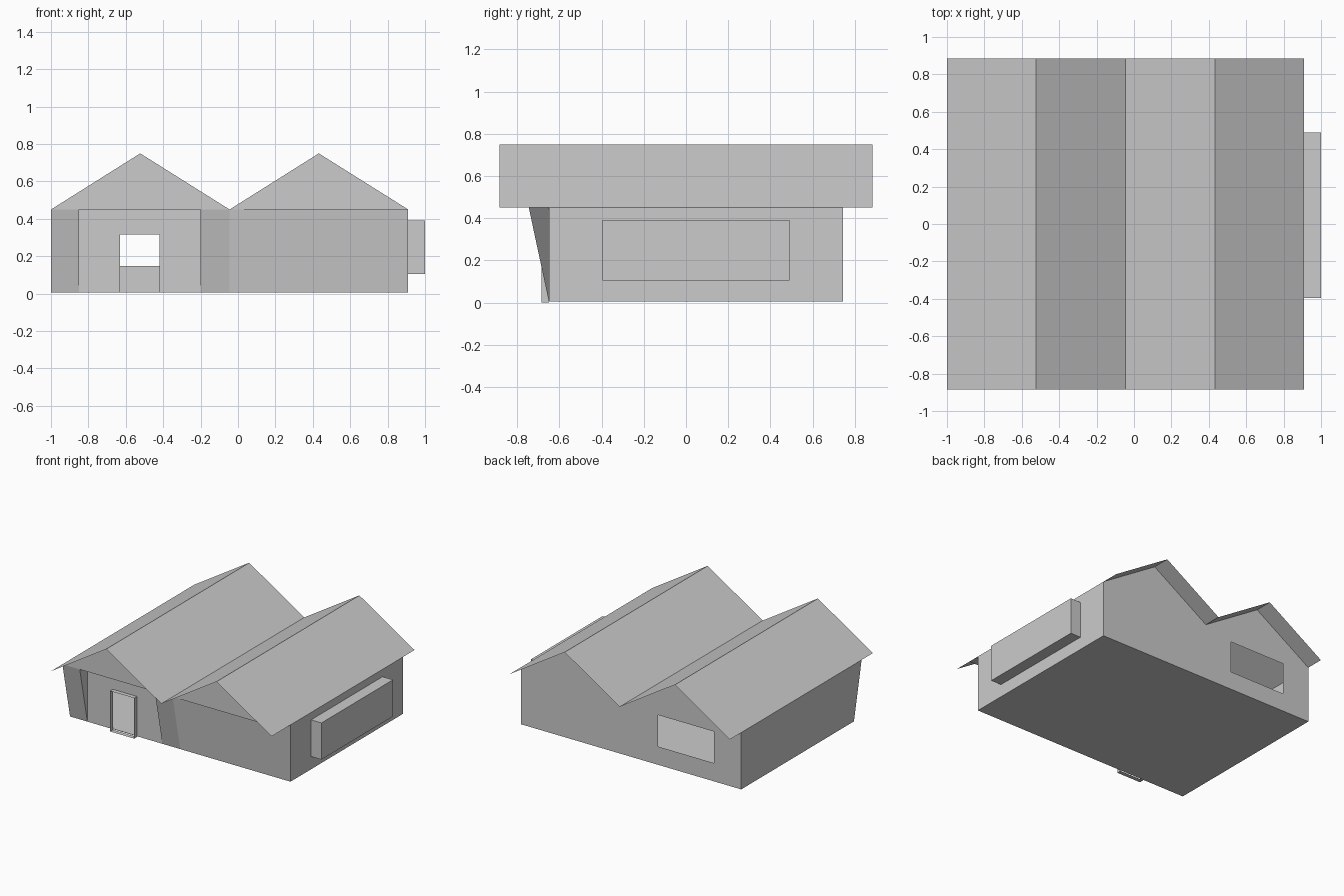
import bpy

if "Cube" in bpy.data.objects:
    bpy.data.objects.remove(bpy.data.objects["Cube"])

X0, XV, X1 = -1.0, -0.045, 0.91        # left wall, valley, right wall
RIDGES = (-0.523, 0.432)
Z0, EAVE, RIDGE = 0.005, 0.45, 0.75
LIP, REC, BACK = -0.745, -0.65, 0.745  # front wall top, recessed wall, back wall
OVER = 0.885                           # roof overhang


def part(name, verts, faces):
    me = bpy.data.meshes.new(name)
    me.from_pydata(verts, [], faces)
    ob = bpy.data.objects.new(name, me)
    bpy.context.collection.objects.link(ob)
    return ob


def poly(name, *verts):
    return part(name, verts, [range(len(verts))])


def holed_wall(name, xs, zs, y):
    """Upright wall in an x-z plane, split 3 x 3 with the middle cell left open."""
    verts = [(x, y, z) for z in zs for x in xs]
    faces = [(r * 4 + c, r * 4 + c + 1, r * 4 + c + 5, r * 4 + c + 4)
             for r in range(3) for c in range(3) if (r, c) != (1, 1)]
    return part(name, verts, faces)


def box(name, lo, hi):
    verts = [(x, y, z) for x in (lo[0], hi[0]) for y in (lo[1], hi[1]) for z in (lo[2], hi[2])]
    return part(name, verts, [(0, 1, 3, 2), (4, 6, 7, 5), (0, 4, 5, 1),
                              (2, 3, 7, 6), (0, 2, 6, 4), (1, 5, 7, 3)])


# Double gable roof: one thin folded sheet
profile = [(X0, EAVE), (RIDGES[0], RIDGE), (XV, EAVE), (RIDGES[1], RIDGE), (X1, EAVE)]
part("roof", [(x, y, z) for y in (-OVER, OVER) for x, z in profile],
     [(i, i + 1, i + 6, i + 5) for i in range(4)])

# Gable triangles, front and back
for label, y in (("front", LIP), ("back", BACK)):
    for side, a, r, b in (("left", X0, RIDGES[0], XV), ("right", XV, RIDGES[1], X1)):
        poly(f"{label}_{side}_gable", (a, y, EAVE), (b, y, EAVE), (r, y, RIDGE))

# Floor, side walls and back wall with its window opening
poly("floor", (X0, REC, Z0), (X0, BACK, Z0), (X1, BACK, Z0), (X1, REC, Z0))
poly("left_wall", (X0, REC, Z0), (X0, LIP, EAVE), (X0, BACK, EAVE), (X0, BACK, Z0))
poly("right_wall", (X1, REC, Z0), (X1, BACK, Z0), (X1, BACK, EAVE), (X1, REC, EAVE))
holed_wall("back_wall", (X0, -0.765, -0.28, X1), (Z0, 0.148, 0.395, EAVE), BACK)

# Leaning front panels on each side of the recessed entrance
RX0, RX1 = -0.85, -0.2
for label, a, b in (("left", X0, RX0), ("right", RX1, XV)):
    poly(f"{label}_leaning_panel", (a, REC, Z0), (b, REC, Z0), (b, LIP, EAVE), (a, LIP, EAVE))
for label, x in (("left", RX0), ("right", RX1)):
    poly(f"{label}_recess_cheek", (x, REC, Z0), (x, LIP, EAVE), (x, REC, EAVE))
poly("recess_soffit", (RX0, LIP, EAVE), (RX0, REC, EAVE), (RX1, REC, EAVE), (RX1, LIP, EAVE))

# Recessed entrance wall and thin door surround
DX0, DX1, DZ = -0.63, -0.42, 0.317
holed_wall("entrance_wall", (RX0, DX0, DX1, RX1), (Z0, 0.008, DZ, EAVE), REC)
ring = [(DX0, 0.0), (DX1, 0.0), (DX1, DZ), (DX0, DZ)]
part("door_surround", [(x, y, z) for y in (-0.685, REC) for x, z in ring],
     [(i, (i + 1) % 4, (i + 1) % 4 + 4, i + 4) for i in range(4)])

# Right front wall twists from the leaning panel to an upright corner
poly("right_front_wall", (XV, REC, Z0), (X1, REC, Z0), (X1, REC, EAVE), (XV, LIP, EAVE))
poly("right_soffit", (XV, LIP, EAVE), (X1, REC, EAVE), (X1, LIP, EAVE))

# Bay window on the right side with a thin sill
box("bay_window", (X1, -0.395, 0.117), (1.0, 0.49, 0.392))
box("bay_sill", (X1, -0.395, 0.105), (1.0, 0.49, 0.117))
